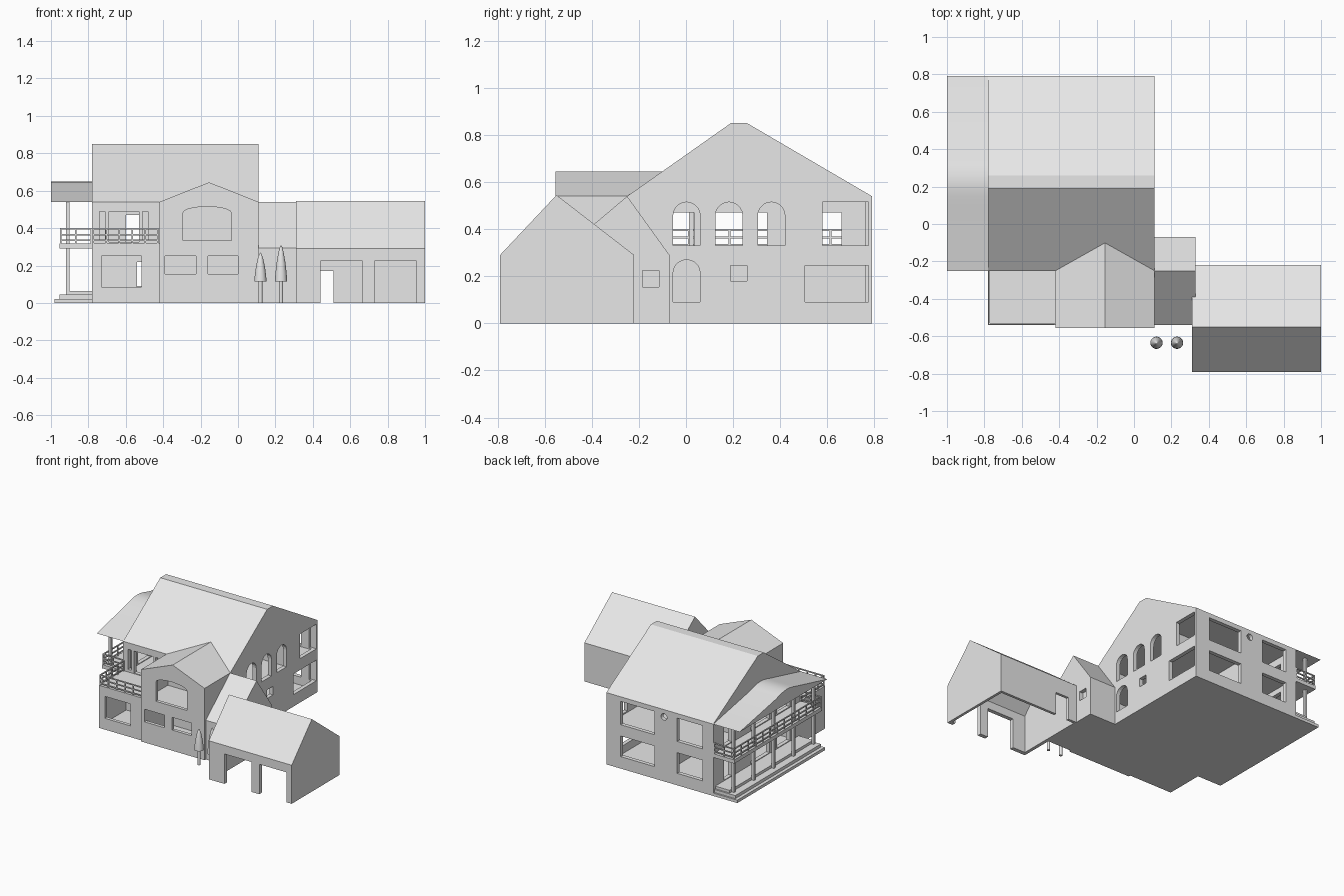
import bpy, bmesh, math
from mathutils import Vector

if "Cube" in bpy.data.objects:
    bpy.data.objects.remove(bpy.data.objects["Cube"], do_unlink=True)

grey = bpy.data.materials.new("plain_grey")
grey.use_nodes = True
grey.diffuse_color = (0.8, 0.8, 0.8, 1)
grey.node_tree.nodes["Principled BSDF"].inputs["Base Color"].default_value = (0.8, 0.8, 0.8, 1)


def finish(name, bm):
    bmesh.ops.recalc_face_normals(bm, faces=bm.faces)
    me = bpy.data.meshes.new(name)
    bm.to_mesh(me)
    bm.free()
    me.materials.append(grey)
    ob = bpy.data.objects.new(name, me)
    bpy.context.scene.collection.objects.link(ob)
    return ob


def prism(name, pts, axis, a, b):
    """Extrude a profile along x (y,z points) or y (x,z points)."""
    bm = bmesh.new()
    put = (lambda p, t: (t, p[0], p[1])) if axis == "x" else (lambda p, t: (p[0], t, p[1]))
    ends = [[bm.verts.new(put(p, t)) for p in pts] for t in (a, b)]
    for e in ends:
        bm.faces.new(e)
    n = len(pts)
    for i in range(n):
        j = (i + 1) % n
        bm.faces.new((ends[0][i], ends[0][j], ends[1][j], ends[1][i]))
    return finish(name, bm)


def rect(u0, u1, v0, v1):
    return [(u0, v0), (u1, v0), (u1, v1), (u0, v1)]


def box(name, x0, x1, y0, y1, z0, z1):
    return prism(name, rect(x0, x1, z0, z1), "y", y0, y1)


def arch(u0, u1, v0, v1, rise):
    c, r = (u0 + u1) / 2, (u1 - u0) / 2
    arc = [(c + r * math.cos(math.pi * i / 10), v1 - rise + rise * math.sin(math.pi * i / 10))
           for i in range(11)]
    return [(u0, v0), (u1, v0)] + arc


def cut(ob, cutters):
    """Subtract every cutter, bake the result and drop the cutters."""
    for c in cutters:
        c.hide_render = True
        m = ob.modifiers.new("cut", "BOOLEAN")
        m.operation, m.solver, m.object = "DIFFERENCE", "EXACT", c
    bpy.context.view_layer.update()
    me = bpy.data.meshes.new_from_object(ob.evaluated_get(bpy.context.evaluated_depsgraph_get()))
    ob.modifiers.clear()
    ob.data = me
    me.materials.clear()
    me.materials.append(grey)
    for c in cutters:
        bpy.data.objects.remove(c, do_unlink=True)


def holes(profiles, axis, a, b):
    return [prism("cutter", p, axis, a, b) for p in profiles]


def smooth(ob):
    bpy.ops.object.select_all(action="DESELECT")
    ob.select_set(True)
    bpy.context.view_layer.objects.active = ob
    bpy.ops.object.shade_smooth_by_angle(angle=math.radians(35))


# Main house with its steep roof, hollowed into two storeys
house = prism("main_house", [(-.25, 0), (.79, 0), (.79, .54), (.26, .85), (.19, .85), (-.25, .54)],
              "x", -.78, .11)
east = [arch(y, y + .115, .33, .515, .057) for y in (-.055, .125, .305)]
east += [arch(-.055, .06, .09, .27, .057), rect(.58, .775, .33, .515),
         rect(.505, .775, .09, .245), rect(.19, .26, .18, .245)]
west = [rect(*y, *z) for y in ((-.12, .035), (.12, .345), (.57, .66))
        for z in ((.325, .47), (.07, .25))]
back = [rect(*x, *z) for x in ((-.29, -.01), (-.69, -.48)) for z in ((.33, .505), (.09, .245))]
back.append([(-.37 + .025 * math.cos(t * math.pi / 8), .485 + .025 * math.sin(t * math.pi / 8))
             for t in range(16)])
inner_front = [rect(-.74, -.71, .34, .49), rect(-.69, -.53, .325, .49),
               rect(-.51, -.48, .34, .49), rect(-.54, -.44, .04, .22)]
cut(house, [box("cutter", -.75, .08, -.22, .76, .03, .29),
            box("cutter", -.75, .08, -.22, .76, .32, .525)]
    + holes(east, "x", .06, .13) + holes(west, "x", -.8, -.73)
    + holes(back, "y", .74, .81) + holes(inner_front, "y", -.27, -.20))

# Interior partitions
partition = box("upper_partition", -.76, .09, .44, .46, .315, .53)
cut(partition, holes([rect(-.6, -.53, .31, .47)], "y", .4, .5))
box("lower_partition", -.33, -.31, -.23, .77, .025, .295)

# Low front wing carrying the terrace
wing = box("terrace_wing", -.78, -.41, -.54, -.245, 0, .32)
cut(wing, [box("cutter", -.755, -.44, -.515, -.2, .03, .295)]
    + holes([rect(-.73, -.515, .085, .25)], "y", -.56, -.5))

# Gabled front bay
bay = prism("front_bay", [(-.42, 0), (.11, 0), (.11, .54), (-.155, .645), (-.42, .54)],
            "y", -.555, -.25)
bay_windows = [rect(-.39, -.225, .155, .25), rect(-.16, 0, .155, .25),
               arch(-.295, -.035, .335, .515, .035)]
cut(bay, [box("cutter", -.395, .085, -.53, -.27, .03, .29),
          box("cutter", -.395, .085, -.53, -.27, .32, .525)]
    + holes(bay_windows, "y", -.6, -.5))
prism("bay_roof_return", [(-.42, .54), (.11, .54), (-.155, .645)], "y", -.25, -.06)

# Link between house and garage
link = prism("link_building", [(-.54, 0), (-.07, 0), (-.07, .29), (-.25, .54), (-.54, .295)],
             "x", .105, .33)
cut(link, holes([rect(-.185, -.115, .155, .225)], "x", .3, .36))

# Garage: open underneath, two bays in front and a rear door
garage = prism("garage", [(-.79, 0), (-.22, 0), (-.22, .29), (-.55, .545), (-.79, .29)], "x", .31, 1)
inside = [(-.76, -.02), (-.24, -.02), (-.24, .28), (-.55, .52), (-.76, .285)]
cut(garage, holes([inside], "x", .335, .98)
    + holes([rect(.44, .665, -.02, .225), rect(.73, .955, -.02, .225)], "y", -.82, -.74)
    + holes([rect(.4, .51, -.02, .17)], "y", -.26, -.2))

# Side porch: steps, balcony floor, columns and softly rounded roof
for i, (x, h) in enumerate(((-.98, .022), (-.955, .045), (-.9, .065))):
    box(f"porch_step_{i + 1}", x, -.78, -.25 + .012 * i, .79 - .012 * i, 0, h)
box("balcony_floor", -.955, -.775, -.25, .79, .29, .318)
for i in range(5):
    y = -.215 + .237 * i
    box(f"porch_column_{i + 1}", -.92, -.9, y - .01, y + .01, .02, .545)
porch_roof = prism("porch_roof", [(-.25, .54), (.79, .54), (.36, .622), (.31, .637), (.265, .646),
                                  (.23, .648), (.195, .646), (.15, .637), (.1, .624)],
                   "x", -1, -.775)
smooth(porch_roof)


def railing(name, p, q, posts):
    """Three rails and evenly spaced posts from p to q."""
    p, q = Vector(p), Vector(q)
    r = .004
    lo = [min(p[k], q[k]) - r for k in (0, 1)]
    hi = [max(p[k], q[k]) + r for k in (0, 1)]
    for n, z in enumerate((.33, .36, .392)):
        box(f"{name}_rail_{n + 1}", lo[0], hi[0], lo[1], hi[1], z, z + .008)
    for n in range(posts):
        c = p.lerp(q, n / (posts - 1))
        box(f"{name}_post_{n + 1}", c.x - r, c.x + r, c.y - r, c.y + r, .31, .4)


railing("balcony_side", (-.948, -.245), (-.948, .785), 13)
railing("balcony_front", (-.948, -.245), (-.785, -.245), 3)
railing("balcony_back", (-.948, .785), (-.785, .785), 3)
railing("terrace_front", (-.773, -.533), (-.428, -.533), 6)
railing("terrace_side", (-.773, -.533), (-.773, -.255), 5)

# Two clipped trees, each turned from a bullet profile
for i, (x, top) in enumerate(((.12, .27), (.23, .31))):
    h = top - .115
    profile = [(0, 0), (.011, 0), (.011, .115), (.033, .115), (.03, .115 + .22 * h),
               (.024, .115 + .5 * h), (.014, .115 + .8 * h), (.006, .115 + .95 * h), (0, top)]
    bm = bmesh.new()
    vs = [bm.verts.new((r, 0, z)) for r, z in profile]
    es = [bm.edges.new(e) for e in zip(vs, vs[1:])]
    bmesh.ops.spin(bm, geom=vs + es, cent=(0, 0, 0), axis=(0, 0, 1), angle=math.tau,
                   steps=20, use_merge=True)
    bmesh.ops.remove_doubles(bm, verts=bm.verts, dist=.0005)
    tree = finish(f"tree_{i + 1}", bm)
    tree.location = (x, -.635, 0)
    smooth(tree)
